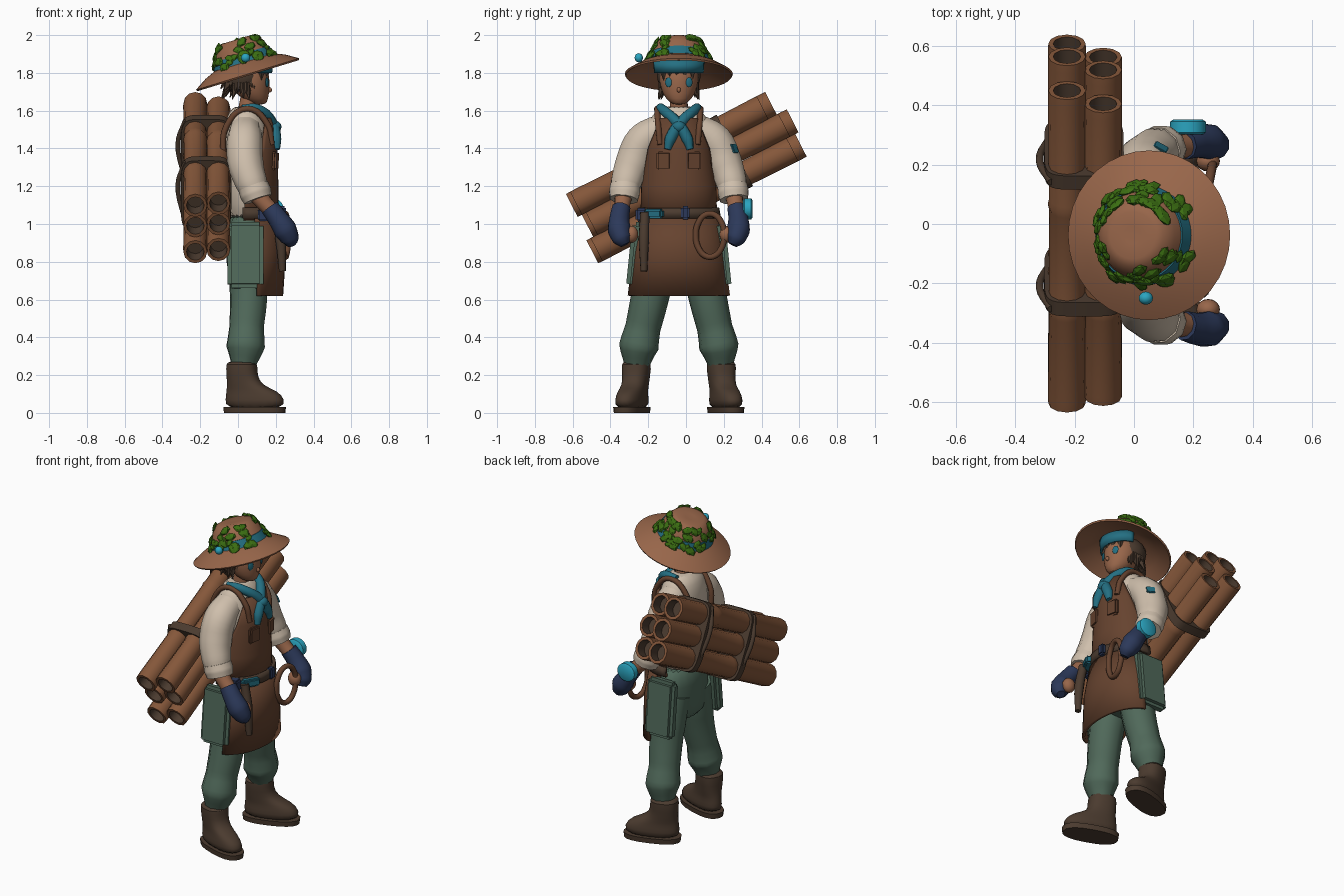
import bpy, bmesh, math, random
from mathutils import Matrix, Vector, Euler

if "Cube" in bpy.data.objects:
    bpy.data.objects.remove(bpy.data.objects["Cube"])
random.seed(4)
YC = -0.038                      # centre line of the figure
SIDES = (("left", 1), ("right", -1))


def material(name, hexcode):
    rgb = [int(hexcode[i:i + 2], 16) / 255 for i in (0, 2, 4)]
    col = [c / 12.92 if c < 0.04 else ((c + 0.055) / 1.055) ** 2.4 for c in rgb] + [1]
    m = bpy.data.materials.new(name)
    m.use_nodes = True
    m.diffuse_color = col
    m.node_tree.nodes["Principled BSDF"].inputs["Base Color"].default_value = col
    return m


WOOD = material("wood brown", "85573a")
TAN = material("tan", "98664a")
LEAF = material("leaf green", "3b6e12")
CREAM = material("cream", "cfbfac")
GREEN = material("trouser green", "50695a")
DARK = material("dark brown", "4b3b2f")
APRON = material("apron brown", "66432f")
NAVY = material("navy", "2c395a")
TEAL = material("teal", "246f82")
CYAN = material("cyan", "2ba5c0")


def finish(name, bm, mats, M=Matrix(), smooth=True, subsurf=0):
    bmesh.ops.recalc_face_normals(bm, faces=bm.faces)
    me = bpy.data.meshes.new(name)
    bm.to_mesh(me)
    bm.free()
    ob = bpy.data.objects.new(name, me)
    bpy.context.collection.objects.link(ob)
    for m in mats if isinstance(mats, tuple) else (mats,):
        me.materials.append(m)
    ob.matrix_world = M
    if subsurf:
        ob.modifiers.new("Smooth", "SUBSURF").levels = subsurf
    if smooth:
        bpy.ops.object.select_all(action="DESELECT")
        ob.select_set(True)
        bpy.context.view_layer.objects.active = ob
        bpy.ops.object.shade_smooth_by_angle(angle=math.radians(45))
    return ob


def loft(name, rings, mats, n=20, p=2, M=Matrix(), subsurf=0, second=()):
    """Skin level rings (x, y, z, half x, half y); p > 2 squares them off."""
    bm = bmesh.new()
    loops = []
    for x, y, z, a, b in rings:
        loop = []
        for i in range(n):
            c, s = math.cos(math.tau * i / n), math.sin(math.tau * i / n)
            loop.append(bm.verts.new((x + a * math.copysign(abs(c) ** (2 / p), c),
                                      y + b * math.copysign(abs(s) ** (2 / p), s), z)))
        loops.append(loop)
    for k, (lo, hi) in enumerate(zip(loops, loops[1:])):
        for i in range(n):
            f = bm.faces.new((lo[i], lo[i - 1], hi[i - 1], hi[i]))
            f.material_index = int(k in second)
    for loop, k in ((loops[0], 0), (loops[-1], len(loops) - 2)):
        bm.faces.new(loop).material_index = int(k in second)
    return finish(name, bm, mats, M, True, subsurf)


def panel(name, rows, mat, thick=0.018, n=20):
    """Curved sheet round the front: rows of (z, centre x, half x, half y, span)."""
    bm = bmesh.new()
    grid = []
    for z, cx, a, b, span in rows:
        angles = [math.radians(span) * (2 * i / n - 1) for i in range(n + 1)]
        grid.append([bm.verts.new((cx + a * math.cos(t), YC + b * math.sin(t), z)) for t in angles])
    for lo, hi in zip(grid, grid[1:]):
        for i in range(n):
            bm.faces.new((lo[i], lo[i + 1], hi[i + 1], hi[i]))
    ob = finish(name, bm, mat)
    mod = ob.modifiers.new("Thickness", "SOLIDIFY")
    mod.thickness, mod.offset = thick, 0
    return ob


def tube(name, pts, mat, side=1, closed=False):
    """Round limb or cord through (x, offset from centre line, z, radius)."""
    cu = bpy.data.curves.new(name, "CURVE")
    cu.dimensions, cu.bevel_depth, cu.bevel_resolution = "3D", 1, 3
    cu.resolution_u, cu.use_fill_caps = 5, True
    sp = cu.splines.new("BEZIER")
    sp.bezier_points.add(len(pts) - 1)
    sp.use_cyclic_u = closed
    for bp, (x, y, z, r) in zip(sp.bezier_points, pts):
        bp.co, bp.radius = (x, YC + side * y, z), r
        bp.handle_left_type = bp.handle_right_type = "AUTO"
    ob = bpy.data.objects.new(name, cu)
    bpy.context.collection.objects.link(ob)
    cu.materials.append(mat)
    bpy.ops.object.select_all(action="DESELECT")
    ob.select_set(True)
    bpy.context.view_layer.objects.active = ob
    bpy.ops.object.convert(target="MESH")
    bpy.ops.object.shade_smooth_by_angle(angle=math.radians(45))


def box(name, loc, size, mat, rot=(0, 0, 0), bevel=0.01):
    bm = bmesh.new()
    bmesh.ops.create_cube(bm, size=1)
    bmesh.ops.scale(bm, vec=size, verts=bm.verts)
    bmesh.ops.bevel(bm, geom=bm.edges[:], offset=bevel, segments=2, affect="EDGES")
    M = Matrix.Translation((loc[0], YC + loc[1], loc[2])) @ Euler(rot).to_matrix().to_4x4()
    return finish(name, bm, mat, M)


def ball(name, loc, size, mat, yaw=0):
    bm = bmesh.new()
    bmesh.ops.create_uvsphere(bm, u_segments=16, v_segments=10, radius=1)
    bmesh.ops.scale(bm, vec=size, verts=bm.verts)
    M = Matrix.Translation((loc[0], YC + loc[1], loc[2])) @ Matrix.Rotation(yaw, 4, "Z")
    return finish(name, bm, mat, M)


# Torso, hips and neck
loft("shirt", [(.045, YC, 1, .11, .175), (.05, YC, 1.2, .125, .175), (.05, YC, 1.4, .125, .18),
               (.045, YC, 1.51, .12, .18), (.04, YC, 1.57, .1, .145), (.045, YC, 1.63, .075, .1)], CREAM, subsurf=1)
loft("hips", [(.045, YC, .7, .09, .14), (.04, YC, .78, .105, .195), (.04, YC, .95, .105, .2),
              (.045, YC, 1.06, .105, .185)], GREEN, subsurf=1)
loft("neck", [(.045, YC, 1.58, .05, .05), (.06, YC, 1.68, .045, .045)], TAN)

# Apron with belt, pockets and tools
panel("apron_bib", [(1.56, .05, .125, .15, 38), (1.4, .05, .15, .18, 60),
                    (1.2, .05, .155, .19, 92), (1.02, .05, .155, .195, 98)], APRON)
panel("apron_skirt", [(1.05, .055, .16, .205, 78), (.85, .075, .17, .235, 82), (.62, .08, .15, .265, 82)], APRON)
panel("belt", [(1.085, .055, .175, .205, 100), (1.03, .055, .175, .215, 100)], DARK)
for label, s in SIDES:
    box(label + "_chest_pocket", (.195, s * .078, 1.335), (.03, .08, .1), APRON, (0, .03, s * .2))
box("belt_pouch_navy", (.235, .035, 1.06), (.04, .045, .07), NAVY)
box("belt_pouch_teal", (.205, -.13, 1.055), (.05, .11, .05), TEAL, (0, 0, -.5))
box("belt_pouch_side", (.14, -.2, 1.05), (.07, .06, .07), NAVY)
tube("tool_holster", [(.2, -.18, 1.06, .025), (.225, -.185, .92, .028), (.235, -.185, .75, .018)], DARK)
tube("rope_coil", [(.25 + .015 * math.cos(a), .165 + .075 * math.cos(a), .94 + .115 * math.sin(a), .016)
                   for a in (i * math.tau / 10 for i in range(10))], APRON, closed=True)

for label, s in SIDES:
    # Legs, hip pockets and boots
    tube(label + "_trouser_leg", [(.04, .1, .88, .1), (.055, .135, .7, .105), (.055, .16, .58, .1),
                                  (.045, .19, .45, .094), (.04, .212, .35, .105), (.03, .222, .26, .07)], GREEN, s)
    box(label + "_hip_pocket", (.04, s * .228, .835), (.19, .07, .35), GREEN, (s * .1, 0, 0), .02)
    M = Matrix.Translation((.02, YC + s * .225, 0)) @ Matrix.Rotation(s * .33, 4, "Z")
    loft(label + "_boot", [(.072, 0, .02, .165, .07), (.075, 0, .07, .165, .072), (.06, 0, .115, .145, .064),
                           (.015, 0, .145, .095, .066), (0, 0, .2, .08, .07), (0, 0, .265, .086, .08),
                           (0, 0, .272, .06, .055)], DARK, p=2.4, M=M, subsurf=1)
    loft(label + "_sole", [(.072, 0, 0, .168, .075), (.072, 0, .032, .172, .079)], DARK, p=2.5, M=M)
    # Arms and hands
    tube(label + "_sleeve", [(.04, .1, 1.5, .085), (.035, .19, 1.44, .095), (.04, .245, 1.32, .095),
                             (.07, .278, 1.22, .085), (.095, .29, 1.16, .072)], CREAM, s)
    tube(label + "_cuff", [(.08, .284, 1.2, .082), (.093, .288, 1.165, .085), (.105, .292, 1.13, .077)], CREAM, s)
    tube(label + "_forearm", [(.09, .288, 1.17, .05), (.15, .3, 1.1, .043), (.21, .305, 1.04, .04)], TAN, s)
    tube(label + "_glove", [(.17, .305, 1.085, .05), (.21, .315, 1.03, .054), (.25, .315, .97, .062),
                            (.275, .3, .92, .05), (.28, .285, .89, .025)], NAVY, s)
    ball(label + "_fingers", (.25, s * .25, .945), (.04, .035, .045), TAN)
    # Shoulder straps
    tube(label + "_shoulder_strap", [(.18, .1, 1.42, .015), (.155, .11, 1.53, .016), (.05, .115, 1.61, .016),
                                     (-.06, .11, 1.52, .016), (-.08, .1, 1.35, .016)], APRON, s)
    # Neckerchief halves cross at the knot
    tube(label + "_neckerchief", [(.02, -.1, 1.615, .018), (.1, -.09, 1.61, .026), (.185, 0, 1.525, .03),
                                  (.2, .045, 1.45, .03), (.205, .06, 1.395, .018)], TEAL, s)
    ball(label + "_eye", (.154, s * .055, 1.75), (.006, .019, .026), TEAL, s * .4)
ball("neckerchief_knot", (.2, 0, 1.515), (.03, .035, .03), TEAL)
box("sleeve_patch", (.09, .295, 1.4), (.05, .012, .05), TEAL, (.4, 0, -.5), .003)

# Wrist device
puck = Matrix.Translation((.182, .327, 1.08)) @ Matrix.Rotation(math.pi / 2, 4, "X")
loft("wrist_device", [(0, 0, -.025, .05, .045), (0, 0, -.018, .06, .056), (0, 0, .018, .06, .056),
                      (0, 0, .025, .05, .045)], CYAN, M=puck)

# Head and hair
loft("head", [(.115, YC, 1.63, .03, .028), (.09, YC, 1.66, .072, .07), (.066, YC, 1.72, .102, .1),
              (.06, YC, 1.79, .11, .107), (.05, YC, 1.87, .085, .085)], TAN, subsurf=1)
ball("nose", (.168, 0, 1.71), (.012, .01, .014), TAN)
ball("hair", (.025, 0, 1.785), (.115, .116, .1), DARK)
panel("headband", [(1.865, .045, .135, .135, 75), (1.8, .045, .13, .13, 75)], TEAL, .012)
bm = bmesh.new()
for i in range(34):
    a = math.radians(62 + i * 236 / 33)
    tilt = Vector((math.cos(a) * .55, math.sin(a) * .3, -1)).to_track_quat("Z", "Y").to_matrix().to_4x4()
    at = Matrix.Translation((.03 + .1 * math.cos(a), YC + .095 * math.sin(a), 1.73 + random.uniform(-.035, .04)))
    bmesh.ops.create_cone(bm, segments=5, radius1=.026, radius2=.002, depth=.09, cap_ends=True, matrix=at @ tilt)
for y in (-.08, -.045, -.01, .03, .07):
    at = Matrix.Translation((.15 - 4 * y * y, YC + y, 1.79)) @ Matrix.Rotation(math.pi, 4, "X")
    bmesh.ops.create_cone(bm, segments=5, radius1=.024, radius2=.002, depth=.06, cap_ends=True, matrix=at)
finish("hair_tufts", bm, DARK, smooth=False)

# Tilted hat with band, wreath and bead
HAT = Matrix.Translation((.052, YC, 1.79)) @ Matrix.Rotation(math.radians(-17), 4, "Y")
loft("hat", [(0, 0, h, r, r) for r, h in ((.13, .06), (.2, .035), (.28, -.005), (.286, .004), (.22, .045),
     (.165, .068), (.152, .1), (.135, .15), (.105, .187), (.08, .196), (.03, .193))], TAN, n=36, M=HAT)
loft("hat_band", [(0, 0, h, r, r) for r, h in ((.15, .07), (.169, .07), (.152, .115), (.14, .115))], TEAL, n=36, M=HAT)
bm = bmesh.new()
for i in range(80):
    a = random.uniform(.4, math.tau - .4)
    h = random.choice((.075, .09, .11, .14, .175))
    r = .178 - .55 * (h - .07)
    at = (Matrix.Translation((r * math.cos(a), r * math.sin(a), h)) @ Matrix.Rotation(a, 4, "Z")
          @ Matrix.Rotation(-.5, 4, "Y") @ Matrix.Rotation(random.uniform(0, 3), 4, "X"))
    size = random.uniform(.022, .036)
    bmesh.ops.create_icosphere(bm, subdivisions=1, radius=size, matrix=at @ Matrix.Diagonal((.4, 1.1, .7, 1)))
finish("leaf_wreath", bm, LEAF, M=HAT, smooth=False)
ball("hat_bead", (.04, -.212, 1.88), (.024, .022, .024), CYAN)

# Bundle of hollow logs, slung across the back
BUNDLE = Matrix.Translation((-.165, -.014, 1.25)) @ Matrix.Rotation(math.radians(-62.9), 4, "X")
for row, ends in enumerate(((-.595, .59), (-.57, .65), (-.61, .63))):
    for col in (0, 1):
        lo, hi = ends[0] + col * .025, ends[1] - col * .05
        x, y = -.061 + .122 * col, (row - 1) * .134
        rings = [(lo + .07, .7), (lo, .74), (lo, 1), (lo + .03, 1.02)]
        for k in (1, 2):
            node = lo + (hi - lo) * (k / 3 + .03 * (row - 1))
            rings += [(node - .02, .96), (node, 1.03), (node + .02, .96)]
        rings += [(hi - .03, 1.02), (hi, 1), (hi, .74), (hi - .07, .7)]
        loft(f"log_{row + 1}_{col + 1}", [(x, y, z, .063 * f, .068 * f) for z, f in rings],
             (WOOD, DARK), n=12, M=BUNDLE, second=(0, len(rings) - 2))
for label, t in (("upper", .28), ("lower", -.2)):
    loft(label + "_bundle_strap", [(-.004, 0, t + dz, .134, .212) for dz in (-.026, .026)], DARK, n=32, p=5, M=BUNDLE)
    tube(label + "_strap_loop", [(-.28, .89 * t - .07, 1.42 + .456 * t, .012), (-.318, .89 * t, 1.3 + .456 * t, .013),
                                 (-.28, .89 * t + .09, 1.1 + .456 * t, .012)], DARK)
